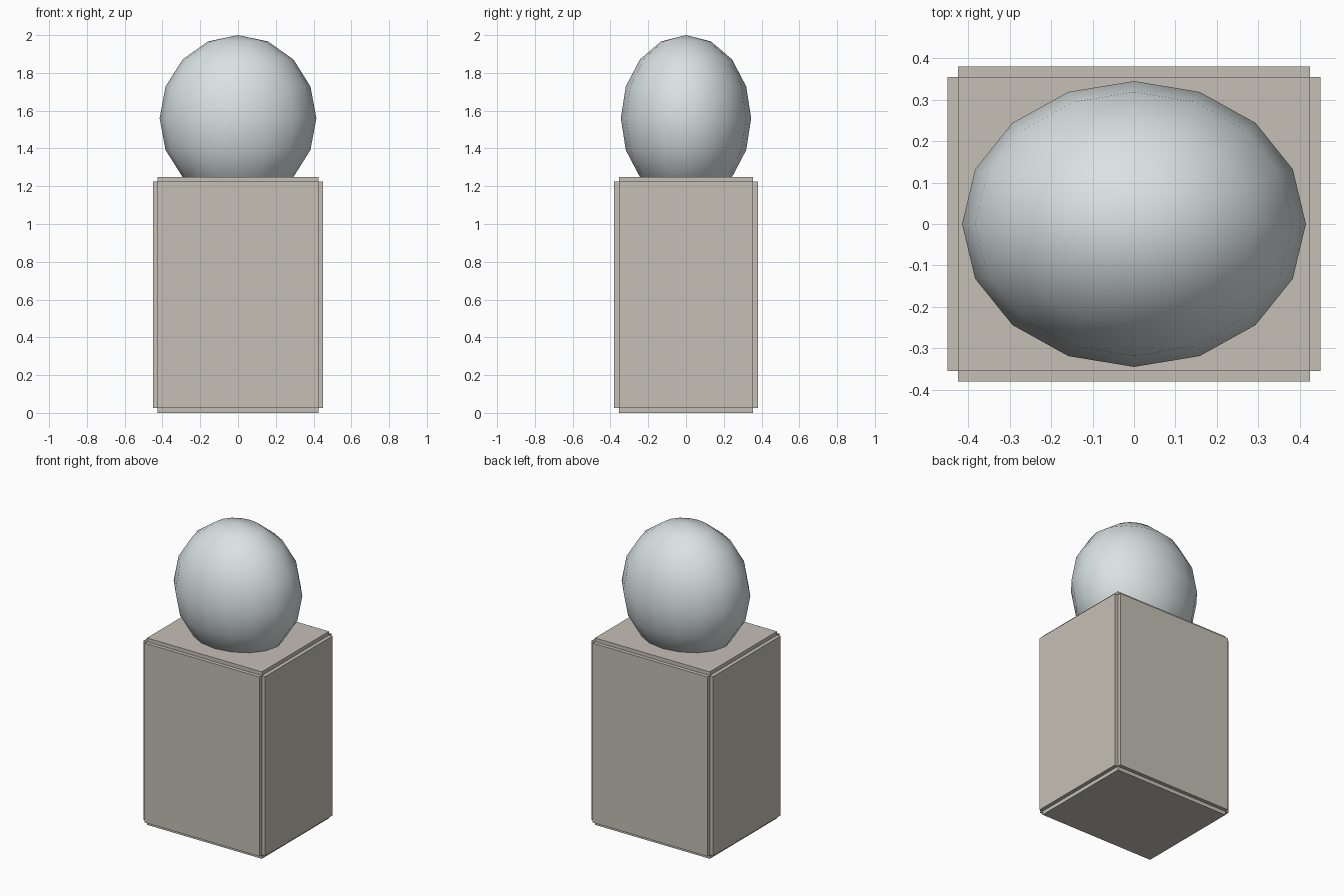
import bpy, bmesh
from mathutils import Matrix, Vector

if "Cube" in bpy.data.objects:
    bpy.data.objects.remove(bpy.data.objects["Cube"])

def material(name, rgb):
    m = bpy.data.materials.new(name)
    m.diffuse_color = (*rgb, 1)
    m.use_nodes = True
    m.node_tree.nodes["Principled BSDF"].inputs["Base Color"].default_value = m.diffuse_color
    return m

def finish(bm, name, mat):
    mesh = bpy.data.meshes.new(name)
    bm.to_mesh(mesh)
    bm.free()
    mesh.materials.append(mat)
    obj = bpy.data.objects.new(name, mesh)
    bpy.context.collection.objects.link(obj)
    return obj

W, D, H, STEP = 0.90, 0.76, 1.25, 0.025

# Block body: three crossed boxes, each full size along one axis, leave a small step on every edge
bm = bmesh.new()
for axis in range(3):
    size = Vector((W, D, H)) - Vector((2 * STEP,) * 3)
    size[axis] += 2 * STEP
    bmesh.ops.create_cube(bm, size=1, matrix=Matrix.Translation((0, 0, H / 2)) @ Matrix.Diagonal((*size, 1)))
finish(bm, "body_block", material("warm_grey", (0.56, 0.53, 0.47)))

# Head: low-poly ellipsoid sunk slightly into the block
bm = bmesh.new()
bmesh.ops.create_uvsphere(bm, u_segments=16, v_segments=8, radius=1,
                          matrix=Matrix.Translation((0, 0, 1.56)) @ Matrix.Diagonal((0.415, 0.345, 0.44, 1)))
for f in bm.faces:
    f.smooth = True
finish(bm, "head", material("pale_grey", (0.70, 0.76, 0.76)))
